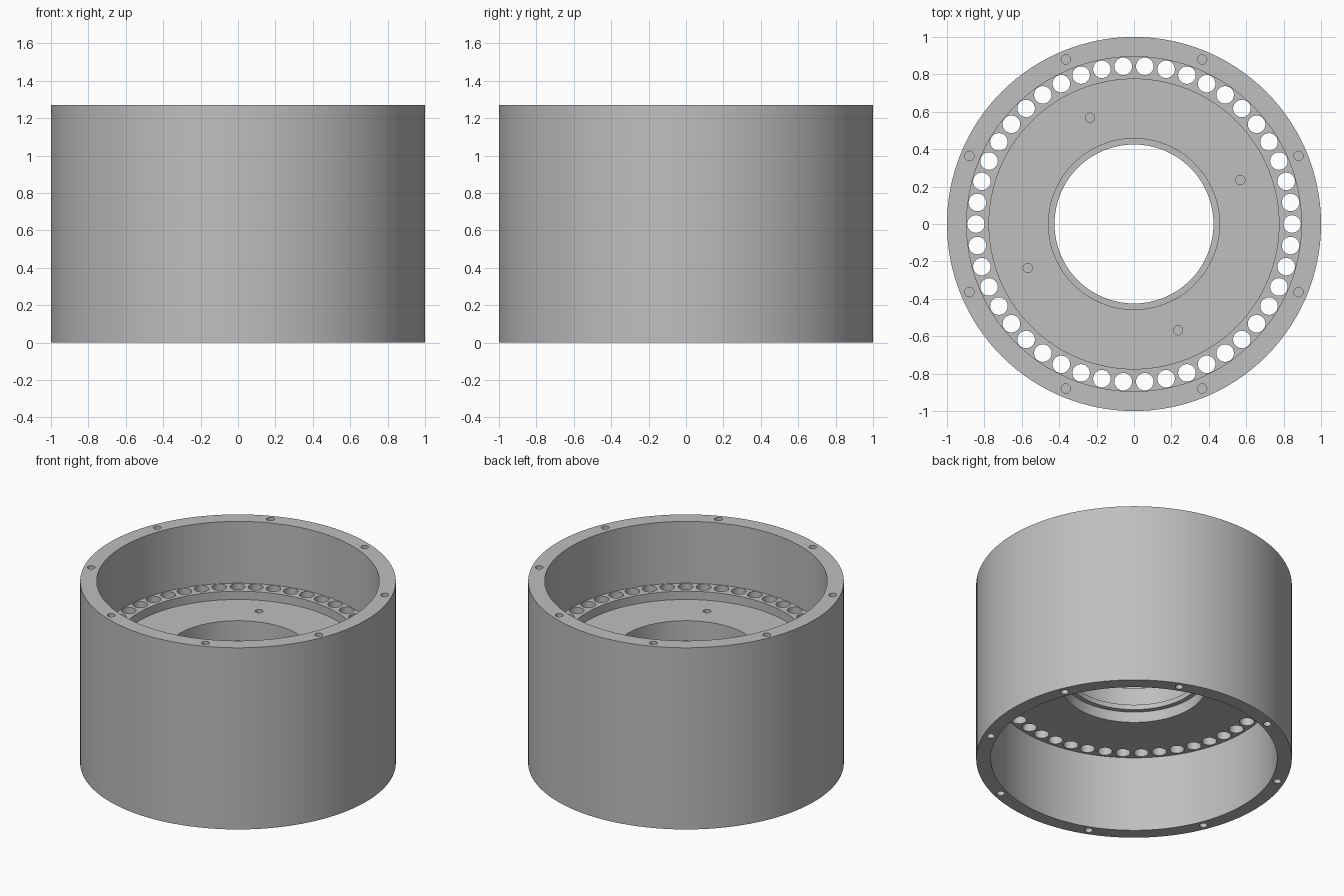
import bpy, bmesh, math

if "Cube" in bpy.data.objects:
    bpy.data.objects.remove(bpy.data.objects["Cube"])

SEG = 128
grey = bpy.data.materials.new("machined grey")
grey.diffuse_color = (0.52, 0.52, 0.52, 1)
grey.use_nodes = True
grey.node_tree.nodes["Principled BSDF"].inputs["Base Color"].default_value = grey.diffuse_color


def to_object(name, bm):
    bmesh.ops.recalc_face_normals(bm, faces=bm.faces)
    mesh = bpy.data.meshes.new(name)
    bm.to_mesh(mesh)
    bm.free()
    obj = bpy.data.objects.new(name, mesh)
    bpy.context.collection.objects.link(obj)
    mesh.materials.append(grey)
    return obj


def lathe(name, profile):
    """Revolve a closed (radius, z) profile around the z axis."""
    bm = bmesh.new()
    rings = []
    for i in range(SEG):
        a = 2 * math.pi * i / SEG
        rings.append([bm.verts.new((r * math.cos(a), r * math.sin(a), z)) for r, z in profile])
    n = len(profile)
    for i in range(SEG):
        a, b = rings[i], rings[(i + 1) % SEG]
        for j in range(n):
            k = (j + 1) % n
            bm.faces.new((a[j], b[j], b[k], a[k]))
    return to_object(name, bm)


def hole_ring(bm, count, start, ring, radius, z0, z1, sides):
    """Add a circle of drill cylinders between two heights."""
    for i in range(count):
        a = math.radians(start) + 2 * math.pi * i / count
        ret = bmesh.ops.create_cone(bm, cap_ends=True, segments=sides,
                                    radius1=radius, radius2=radius, depth=z1 - z0)
        bmesh.ops.translate(bm, verts=ret["verts"],
                            vec=(ring * math.cos(a), ring * math.sin(a), (z0 + z1) / 2))


# Housing: outer wall, stepped web, bearing seat with lip
housing = lathe("housing", [
    (1.0, 0), (1.0, 1.27), (0.895, 1.27), (0.895, 0.838),   # wall and upper bore
    (0.775, 0.838), (0.775, 0.78),                          # recess in the web
    (0.457, 0.78), (0.457, 0.64), (0.425, 0.64),            # upper bearing seat
    (0.425, 0.605), (0.457, 0.605), (0.457, 0.53),          # lip and lower seat
    (0.907, 0.53), (0.907, 0)])                             # underside and lower bore

# Drills: vent holes through the web, blind screw holes
bm = bmesh.new()
hole_ring(bm, 46, 0, 0.845, 0.047, 0.45, 0.92, 24)
hole_ring(bm, 8, 22.5, 0.952, 0.025, 1.12, 1.35, 16)
hole_ring(bm, 8, 22.5, 0.952, 0.025, -0.08, 0.15, 16)
hole_ring(bm, 4, 22.5, 0.615, 0.025, 0.65, 0.83, 16)
drills = to_object("drills", bm)
drills.hide_render = True

cut = housing.modifiers.new("holes", "BOOLEAN")
cut.operation = "DIFFERENCE"
cut.solver = "EXACT"
cut.object = drills

bpy.context.view_layer.objects.active = housing
bpy.ops.object.select_all(action="DESELECT")
housing.select_set(True)
bpy.ops.object.modifier_apply(modifier=cut.name)
bpy.data.objects.remove(drills, do_unlink=True)
bpy.ops.object.shade_smooth_by_angle(angle=math.radians(30))
